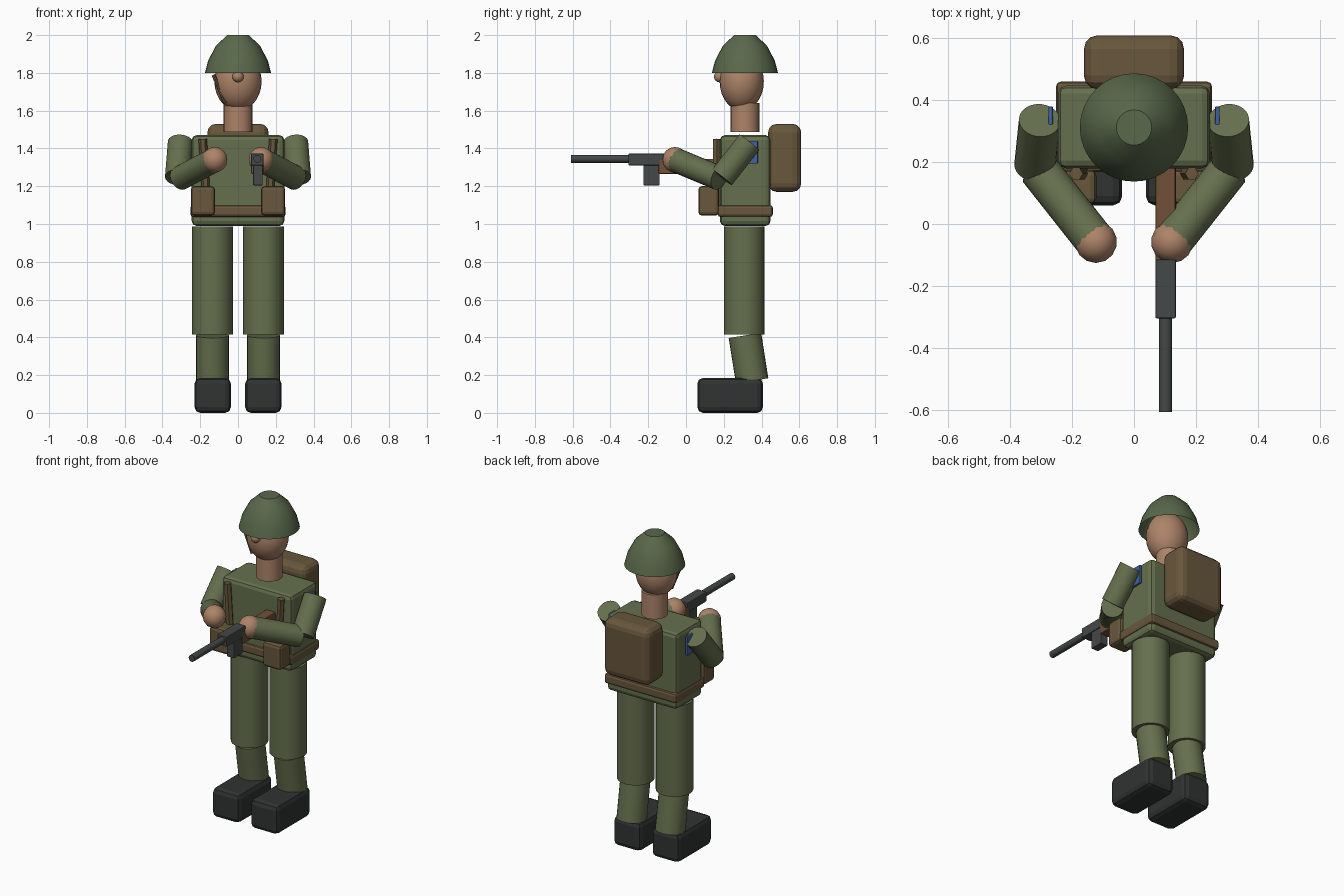
import bpy, bmesh, math
from mathutils import Vector

if "Cube" in bpy.data.objects:
    bpy.data.objects.remove(bpy.data.objects["Cube"])


def material(name, r, g, b):
    m = bpy.data.materials.new(name)
    m.diffuse_color = (r, g, b, 1)
    m.use_nodes = True
    m.node_tree.nodes["Principled BSDF"].inputs["Base Color"].default_value = m.diffuse_color
    return m


GREEN = material("cloth_green", 0.13, 0.16, 0.075)
HELMET = material("helmet_green", 0.10, 0.14, 0.07)
SKIN = material("skin", 0.42, 0.23, 0.14)
BROWN = material("canvas_brown", 0.14, 0.095, 0.045)
WOOD = material("wood", 0.16, 0.08, 0.04)
BLACK = material("boot_black", 0.03, 0.033, 0.032)
METAL = material("gun_metal", 0.06, 0.065, 0.065)
BLUE = material("patch_blue", 0.05, 0.12, 0.35)


def finish(name, bm, mat, smooth=True):
    bmesh.ops.recalc_face_normals(bm, faces=bm.faces)
    me = bpy.data.meshes.new(name)
    bm.to_mesh(me)
    bm.free()
    me.materials.append(mat)
    ob = bpy.data.objects.new(name, me)
    bpy.context.collection.objects.link(ob)
    if smooth:
        bpy.ops.object.select_all(action='DESELECT')
        ob.select_set(True)
        bpy.context.view_layer.objects.active = ob
        bpy.ops.object.shade_smooth_by_angle(angle=math.radians(40))
    return ob


def box(name, lo, hi, mat, bevel=0.0, segments=2):
    lo, hi = Vector(lo), Vector(hi)
    bm = bmesh.new()
    bmesh.ops.create_cube(bm, size=1)
    for v in bm.verts:
        v.co = (lo + hi) / 2 + v.co * (hi - lo)
    ob = finish(name, bm, mat, False)
    if bevel:
        mod = ob.modifiers.new("soft_edges", 'BEVEL')
        mod.width, mod.segments = bevel, segments
    return ob


def rod(name, a, b, r, mat, sides=24):
    a, b = Vector(a), Vector(b)
    bm = bmesh.new()
    bmesh.ops.create_cone(bm, cap_ends=True, segments=sides, radius1=r, radius2=r,
                          depth=(b - a).length)
    ob = finish(name, bm, mat)
    ob.location = (a + b) / 2
    ob.rotation_mode = 'QUATERNION'
    ob.rotation_quaternion = (b - a).to_track_quat('Z', 'Y')
    return ob


def ball(name, c, size, mat, u=16, v=10):
    bm = bmesh.new()
    bmesh.ops.create_uvsphere(bm, u_segments=u, v_segments=v, radius=1)
    for p in bm.verts:
        p.co = Vector(c) + p.co * Vector(size)
    return finish(name, bm, mat)


# head and neck
ball("head", (0, 0.295, 1.755), (0.125, 0.117, 0.155), SKIN, 24, 14)
ball("nose", (0, 0.178, 1.78), (0.03, 0.03, 0.03), SKIN, 12, 8)
rod("neck", (0, 0.312, 1.487), (0, 0.312, 1.64), 0.076, SKIN)
rod("chin_strap", (-0.13, 0.24, 1.79), (-0.068, 0.24, 1.64), 0.01, BROWN, 8)

# helmet: open dome spun from a faceted profile
bm = bmesh.new()
profile = [(0.175, 1.80), (0.158, 1.865), (0.116, 1.945), (0.057, 2.0)]
N = 32
rings = [[bm.verts.new((r * math.cos(2 * math.pi * i / N),
                        0.312 + r * math.sin(2 * math.pi * i / N), z))
          for i in range(N)] for r, z in profile]
for lower, upper in zip(rings, rings[1:]):
    for i in range(N):
        j = (i + 1) % N
        bm.faces.new((lower[i], lower[j], upper[j], upper[i]))
bm.faces.new(rings[-1])
finish("helmet", bm, HELMET)

# torso, belt and pack
box("torso", (-0.245, 0.18, 0.99), (0.245, 0.447, 1.47), GREEN, 0.025)
box("belt", (-0.252, 0.168, 1.037), (0.252, 0.46, 1.1), BROWN, 0.015)
box("backpack", (-0.162, 0.435, 1.17), (0.162, 0.61, 1.53), BROWN, 0.045, 3)

for side, s in (("left", -1), ("right", 1)):
    def span(name, x0, x1, y0, y1, z0, z1, mat, bevel=0.0):
        xs = sorted((s * x0, s * x1))
        return box(side + name, (xs[0], y0, z0), (xs[1], y1, z1), mat, bevel)

    # legs and boots
    rod(side + "_thigh", (s * 0.135, 0.308, 0.415), (s * 0.135, 0.308, 0.987), 0.108, GREEN)
    rod(side + "_shin", (s * 0.135, 0.312, 0.41), (s * 0.135, 0.35, 0.17), 0.087, GREEN)
    span("_boot", 0.038, 0.23, 0.06, 0.407, 0, 0.185, BLACK, 0.03)

    # arms and hands
    shoulder, elbow = (s * 0.305, 0.335, 1.432), (s * 0.32, 0.19, 1.247)
    hand = Vector((s * 0.123, -0.058, 1.34))
    rod(side + "_upper_arm", shoulder, elbow, 0.067, GREEN)
    rod(side + "_forearm", (s * 0.307, 0.175, 1.243), hand, 0.065, GREEN)
    ball(side + "_hand", hand, (0.068, 0.068, 0.068), SKIN, 14, 8)
    span("_sleeve_patch", 0.262, 0.277, 0.295, 0.38, 1.32, 1.44, BLUE, 0.004)

    # webbing
    rod(side + "_strap", (s * 0.165, 0.163, 1.1), (s * 0.187, 0.163, 1.45), 0.022, BROWN, 6)
    span("_pouch", 0.122, 0.25, 0.065, 0.175, 1.045, 1.2, BROWN, 0.018)

# gun
box("gun_stock", (0.07, -0.145, 1.265), (0.135, 0.19, 1.345), WOOD, 0.006)
box("gun_receiver", (0.069, -0.305, 1.31), (0.135, -0.115, 1.373), METAL, 0.005)
box("gun_magazine", (0.08, -0.225, 1.205), (0.13, -0.14, 1.32), METAL, 0.004)
rod("gun_barrel", (0.102, -0.608, 1.345), (0.102, -0.295, 1.345), 0.021, METAL, 16)
